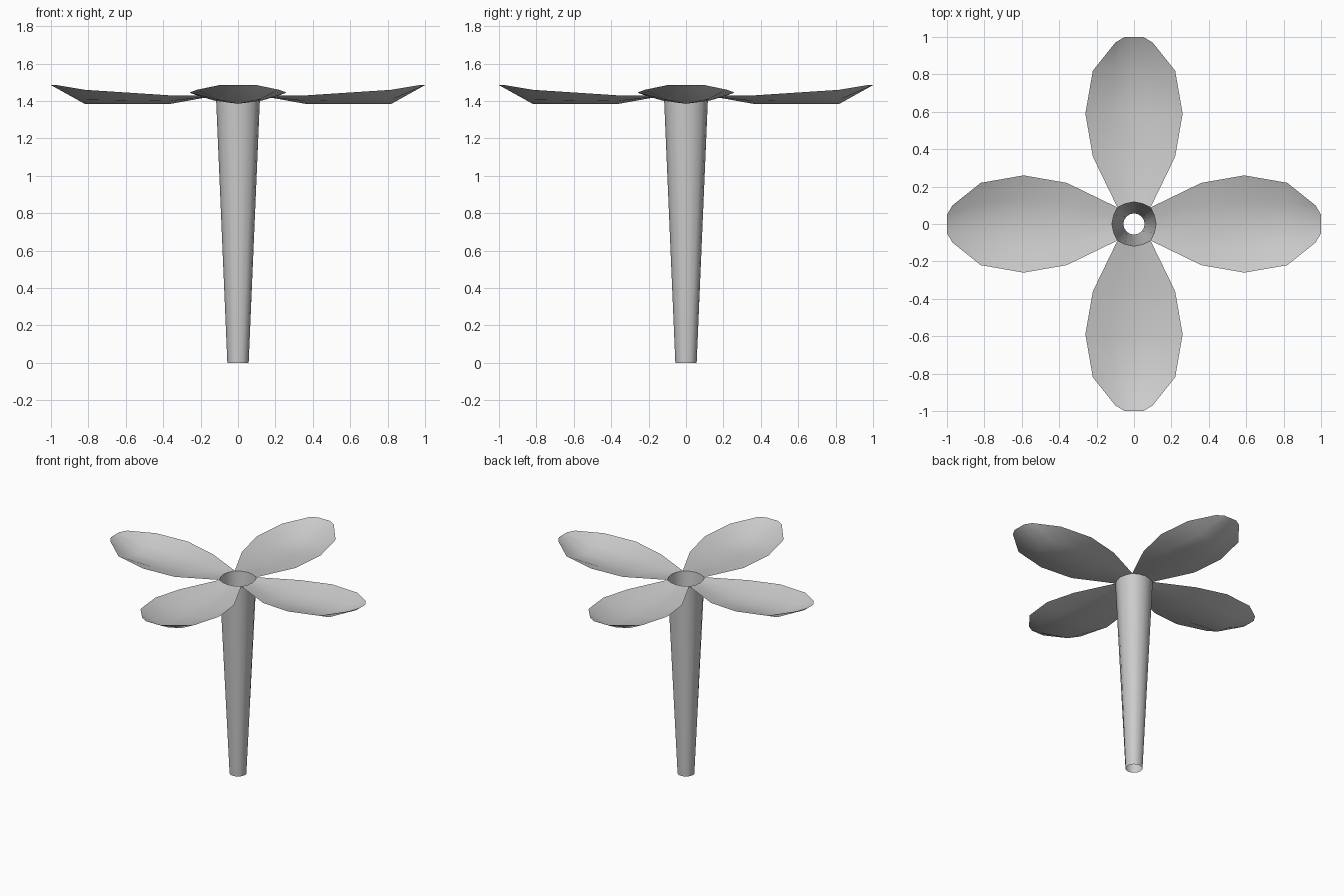
import bpy, bmesh, math
from mathutils import Matrix

if "Cube" in bpy.data.objects:
    bpy.data.objects.remove(bpy.data.objects["Cube"])

SIDES = 16
RIM_Z = 1.43


def make_object(name, bm):
    mesh = bpy.data.meshes.new(name)
    bm.to_mesh(mesh)
    bm.free()
    obj = bpy.data.objects.new(name, mesh)
    bpy.context.collection.objects.link(obj)
    return obj


bm = bmesh.new()

# Flower tube: open, tapering, 16 sided
rings = []
for z, r in ((0.0, 0.057), (RIM_Z, 0.118)):
    ring = []
    for i in range(SIDES):
        a = 2 * math.pi * i / SIDES
        # rim pushes out slightly between the petals
        k = 1.06 if z > 0 and i % 4 == 2 else 1.0
        ring.append(bm.verts.new((r * k * math.cos(a), r * k * math.sin(a), z)))
    rings.append(ring)
for i in range(SIDES):
    j = (i + 1) % SIDES
    bm.faces.new((rings[0][i], rings[0][j], rings[1][j], rings[1][i]))

# Petal rows: (distance, half width, edge distance, centre z, mid z, edge z)
rows = [
    (0.36, 0.22, 0.36, 1.385, 1.400, 1.430),
    (0.59, 0.26, 0.59, 1.385, 1.403, 1.445),
    (0.82, 0.22, 0.82, 1.385, 1.407, 1.460),
    (1.00, 0.10, 0.97, 1.485, 1.485, 1.485),
]

# Four cupped petals, each growing from a quarter of the rim
for p in range(4):
    turn = Matrix.Rotation(p * math.pi / 2, 4, 'Z')
    previous = [rings[1][(4 * p + c) % SIDES] for c in range(-2, 3)]
    for dist, half, edge, zc, zm, ze in rows:
        row = []
        for c in range(-2, 3):
            x = edge if abs(c) == 2 else dist
            z = (zc, zm, ze)[abs(c)]
            v = bm.verts.new((x, half * c / 2, z))
            v.co = turn @ v.co
            row.append(v)
        for k in range(4):
            bm.faces.new((previous[k], row[k], row[k + 1], previous[k + 1]))
        previous = row

bmesh.ops.recalc_face_normals(bm, faces=bm.faces)
flower = make_object("trumpet_flower", bm)

# Smooth shading with a crease at the rim
bpy.context.view_layer.objects.active = flower
flower.select_set(True)
bpy.ops.object.shade_smooth_by_angle(angle=math.radians(45))
